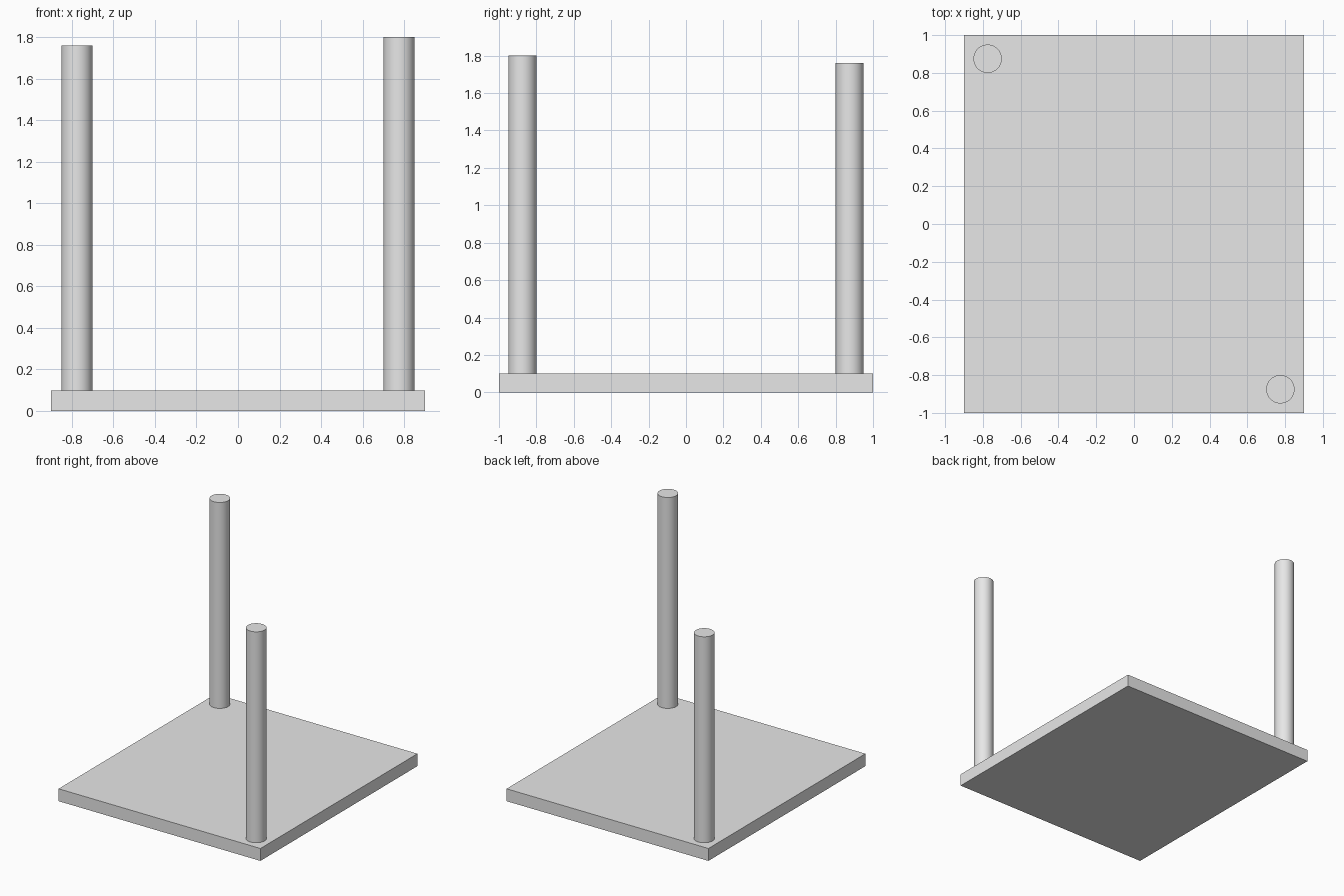
import bpy
import math

# Remove the default cube
cube = bpy.data.objects.get("Cube")
if cube:
    bpy.data.objects.remove(cube, do_unlink=True)

# Single grey material
GREY = (0.8, 0.8, 0.8, 1.0)
grey = bpy.data.materials.new("plain_grey")
grey.use_nodes = True
grey.diffuse_color = GREY
for node in grey.node_tree.nodes:
    if node.type == "BSDF_PRINCIPLED":
        node.inputs["Base Color"].default_value = GREY

BASE_HEIGHT = 0.1
POST_RADIUS = 0.075


def finish(name):
    obj = bpy.context.object
    obj.name = obj.data.name = name
    obj.data.materials.append(grey)
    return obj


# Flat rectangular base
bpy.ops.mesh.primitive_cube_add(size=1, location=(0, 0, BASE_HEIGHT / 2))
base = finish("base_plate")
base.scale = (1.8, 2.0, BASE_HEIGHT)
bpy.ops.object.transform_apply(location=False, rotation=False, scale=True)


# Round upright standing on the base
def add_post(name, x, y, top):
    height = top - BASE_HEIGHT
    bpy.ops.mesh.primitive_cylinder_add(
        vertices=64, radius=POST_RADIUS, depth=height,
        location=(x, y, BASE_HEIGHT + height / 2))
    finish(name)
    bpy.ops.object.shade_smooth_by_angle(angle=math.radians(30))


# Posts on opposite corners, the front one slightly taller
add_post("front_left_post", 0.775, -0.875, 1.8)
add_post("back_right_post", -0.775, 0.875, 1.76)
